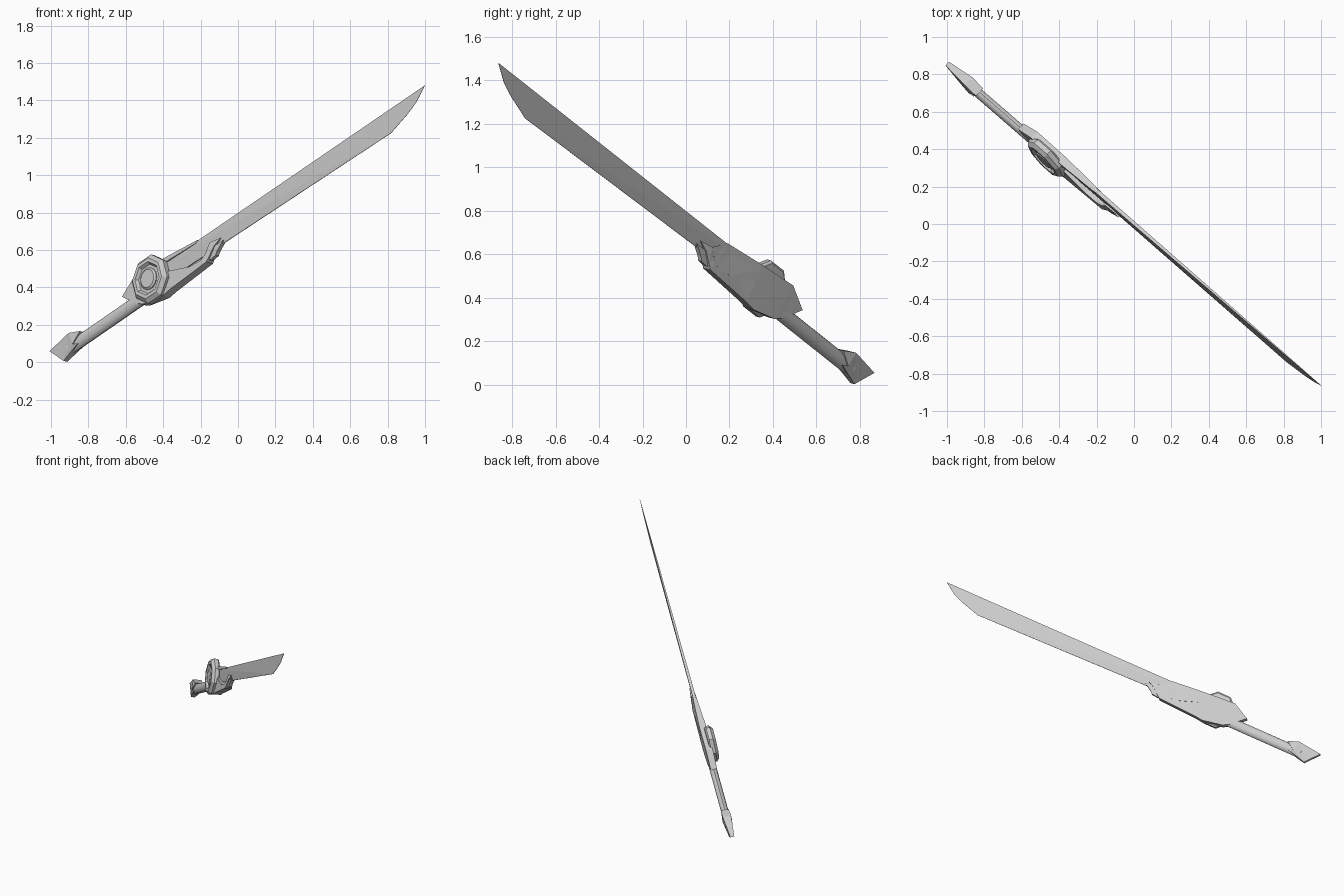
import bpy, bmesh
from math import cos, sin, pi
from mathutils import Vector, Matrix

if "Cube" in bpy.data.objects:
    bpy.data.objects.remove(bpy.data.objects["Cube"])


# The sword lies in one tilted plane: y = -1.046x + 0.259z - 0.201
def on_plane(x, z):
    return Vector((x, -1.046 * x + 0.259 * z - 0.201, z))


N = Vector((-1.046, -1, 0.259)).normalized()                    # towards the front
L = (on_plane(1, 1.48) - on_plane(-0.2, 0.655)).normalized()    # hilt to tip
W = N.cross(L)                                                  # edge to spine
O = on_plane(-0.443, 0.438)                                     # disc centre
FRAME = Matrix((L, W, N)).transposed().to_4x4()
FRAME.translation = O


def flat(x, z):
    """Front-view position to sword coordinates (along, across)."""
    d = on_plane(x, z) - O
    return d.dot(L), d.dot(W)


def loft(name, rings, bevel=0):
    """Skin a stack of equal-sized rings and cap both ends."""
    bm = bmesh.new()
    rows = [[bm.verts.new(p) for p in ring] for ring in rings]
    n = len(rows[0])
    for a, b in zip(rows, rows[1:]):
        for i in range(n):
            j = (i + 1) % n
            bm.faces.new((a[i], a[j], b[j], b[i]))
    bm.faces.new(rows[0][::-1])
    bm.faces.new(rows[-1])
    bmesh.ops.triangulate(bm, faces=[f for f in bm.faces if len(f.verts) > 4])
    bmesh.ops.recalc_face_normals(bm, faces=bm.faces)
    mesh = bpy.data.meshes.new(name)
    bm.to_mesh(mesh)
    bm.free()
    ob = bpy.data.objects.new(name, mesh)
    bpy.context.collection.objects.link(ob)
    ob.matrix_world = FRAME
    if bevel:
        m = ob.modifiers.new("chamfer", "BEVEL")
        m.width, m.segments = bevel, 1
        m.limit_method, m.angle_limit = "ANGLE", 0.6
    return ob


def plate(name, outline, half, bevel=0):
    """Front-view outline with one half thickness, or one per point."""
    if not isinstance(half, list):
        half = [half] * len(outline)
    pts = [flat(*p) for p in outline]
    return loft(name, [[(u, w, s * t) for (u, w), t in zip(pts, half)] for s in (-1, 1)], bevel)


def disc(name, profile, sides):
    """Turned part around the disc centre, profile as (radius, height)."""
    ang = [2 * pi * (i + 0.5) / sides for i in range(sides)]
    return loft(name, [[(r * cos(a), r * sin(a), t) for a in ang] for r, t in profile])


# Blade: thick spine, thin cutting edge, tapering to the point
plate("blade",
      [(-0.42, 0.503), (1.0, 1.481), (0.953, 1.39), (0.905, 1.325), (0.818, 1.225), (-0.42, 0.41)],
      [0.013, 0.001, 0.001, 0.001, 0.001, 0.003])

# Guard: body with a U-shaped opening that leaves the blade visible
plate("guard",
      [(-0.605, 0.347), (-0.534, 0.461), (-0.374, 0.556), (-0.207, 0.652), (-0.215, 0.635),
       (-0.372, 0.532), (-0.362, 0.482), (-0.241, 0.507), (-0.185, 0.54), (-0.16, 0.575),
       (-0.14, 0.637), (-0.086, 0.663), (-0.117, 0.617), (-0.138, 0.565), (-0.152, 0.532),
       (-0.345, 0.385), (-0.385, 0.35), (-0.49, 0.307), (-0.53, 0.311)],
      [0.022, 0.024, 0.024, 0.014, 0.014, 0.024, 0.026, 0.026, 0.024, 0.022,
       0.018, 0.012, 0.018, 0.022, 0.026, 0.028, 0.028, 0.026, 0.024])
plate("guard_fin",
      [(-0.165, 0.54), (-0.125, 0.615), (-0.072, 0.651), (-0.105, 0.59), (-0.112, 0.57), (-0.14, 0.547)],
      0.012)

# Octagonal disc on the front, with a recess and a raised round centre
disc("guard_disc", [(0.122, 0.005), (0.134, 0.015), (0.134, 0.042), (0.112, 0.062),
                    (0.092, 0.062), (0.08, 0.046)], 8)
disc("disc_centre", [(0.06, 0.04), (0.06, 0.052), (0.05, 0.06)], 16)

# Grip: oval bar
rings = []
for x, z in ((-0.9, 0.073), (-0.5, 0.349)):
    u, w = flat(x, z)
    rings.append([(u, w + 0.037 * cos(i * pi / 6), 0.026 * sin(i * pi / 6)) for i in range(12)])
grip = loft("grip", rings)
bpy.context.view_layer.objects.active = grip
grip.select_set(True)
bpy.ops.object.shade_smooth_by_angle(angle=0.7)

# Pommel: notched cap, thinner at the butt
plate("pommel",
      [(-0.998, 0.057), (-0.884, 0.152), (-0.826, 0.162), (-0.862, 0.092), (-0.838, 0.096), (-0.923, 0.005)],
      [0.014, 0.03, 0.028, 0.034, 0.028, 0.014])
